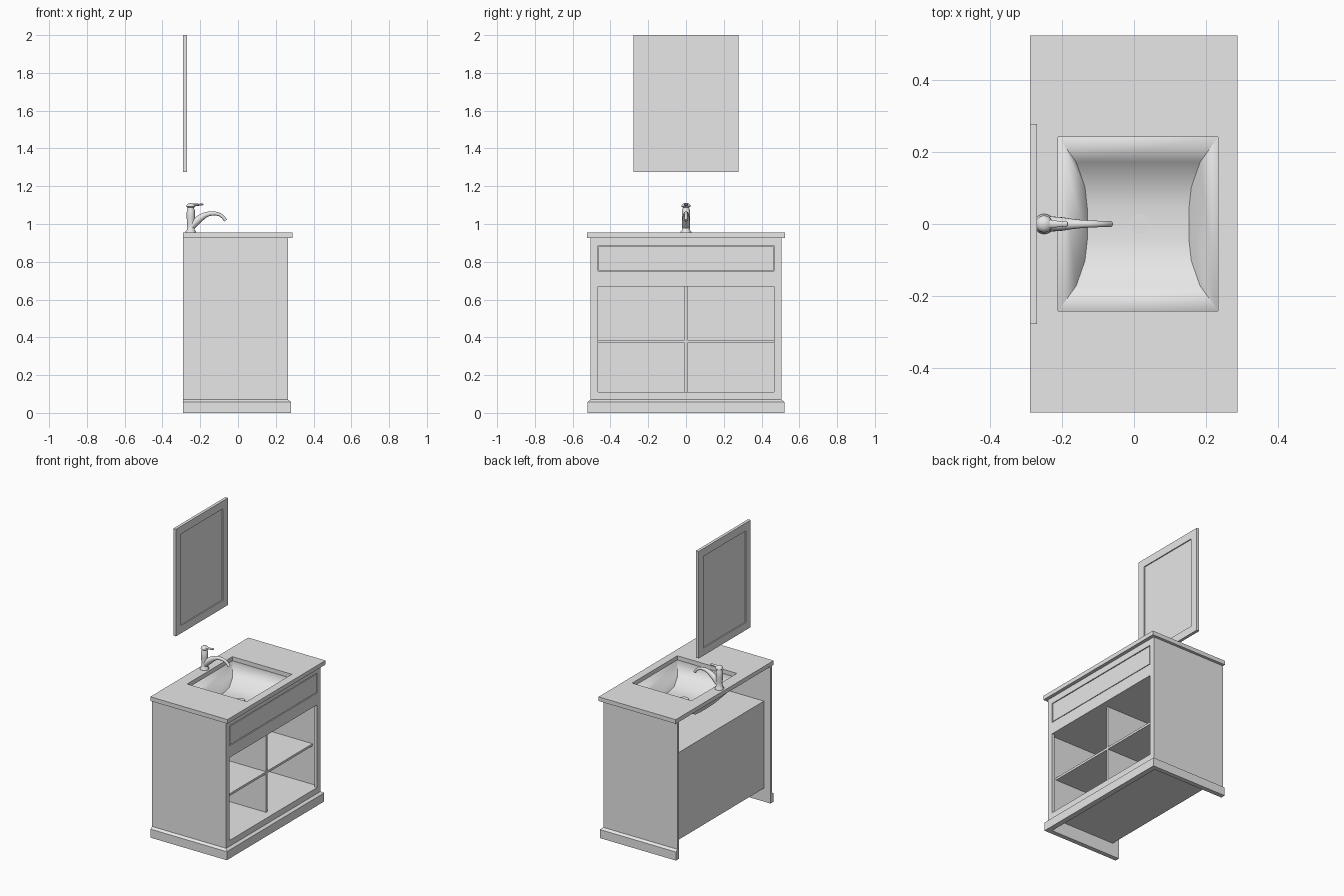
import bpy, bmesh, math
from mathutils import Vector, Matrix

cube = bpy.data.objects.get("Cube")
if cube:
    bpy.data.objects.remove(cube, do_unlink=True)

grey = bpy.data.materials.new("plain_grey")
grey.use_nodes = True
grey.diffuse_color = (0.8, 0.8, 0.8, 1)
bsdf = next(n for n in grey.node_tree.nodes if n.type == 'BSDF_PRINCIPLED')
bsdf.inputs["Base Color"].default_value = (0.8, 0.8, 0.8, 1)


def finish(name, bm, smooth=None, recalc=True):
    if recalc:
        bmesh.ops.recalc_face_normals(bm, faces=bm.faces[:])
    mesh = bpy.data.meshes.new(name)
    bm.to_mesh(mesh)
    bm.free()
    mesh.materials.append(grey)
    ob = bpy.data.objects.new(name, mesh)
    bpy.context.collection.objects.link(ob)
    if smooth:
        bpy.ops.object.select_all(action='DESELECT')
        ob.select_set(True)
        bpy.context.view_layer.objects.active = ob
        bpy.ops.object.shade_smooth_by_angle(angle=math.radians(smooth))
    return ob


def box(name, x, y, z):
    bm = bmesh.new()
    size = [b - a for a, b in (x, y, z)]
    mid = [(a + b) / 2 for a, b in (x, y, z)]
    bmesh.ops.create_cube(bm, size=1, matrix=Matrix.Translation(mid) @ Matrix.Diagonal(size + [1]))
    return finish(name, bm)


def ring(name, outer, inner, span, place):
    """Rectangular frame; rectangles are (u0, u1, v0, v1)."""
    bm = bmesh.new()
    loops = []
    for t in span:
        for u0, u1, v0, v1 in (outer, inner):
            loops.append([bm.verts.new(place(u, v, t))
                          for u, v in ((u0, v0), (u1, v0), (u1, v1), (u0, v1))])
    for a, b in ((0, 1), (2, 3), (0, 2), (1, 3)):
        for i in range(4):
            j = (i + 1) % 4
            bm.faces.new((loops[a][i], loops[a][j], loops[b][j], loops[b][i]))
    return finish(name, bm)


def facing_x(u, v, t):
    return (t, u, v)


def facing_z(u, v, t):
    return (u, v, t)


def tube(name, stations, sides=14, widen=1.0):
    """Round tube in the xz plane through (x, z, radius) stations."""
    bm = bmesh.new()
    pts = [Vector((x, 0, z)) for x, z, r in stations]
    rows = []
    for i, (x, z, r) in enumerate(stations):
        d = (pts[min(i + 1, len(pts) - 1)] - pts[max(i - 1, 0)]).normalized()
        up = Vector((-d.z, 0, d.x))
        rows.append([bm.verts.new(pts[i] + up * r * math.cos(a) + Vector((0, r * widen * math.sin(a), 0)))
                     for a in (math.tau * k / sides for k in range(sides))])
    for a, b in zip(rows, rows[1:]):
        for k in range(sides):
            n = (k + 1) % sides
            bm.faces.new((a[k], a[n], b[n], b[k]))
    bm.faces.new(rows[0])
    bm.faces.new(rows[-1])
    return finish(name, bm, 45)


# Cabinet carcass
for label, s in (("right", -1), ("left", 1)):
    box(label + "_side_panel", (-0.29, 0.25), sorted((s * 0.49, s * 0.505)), (0, 0.928))
ring("face_frame", (-0.505, 0.505, 0, 0.928), (-0.467, 0.467, 0.11, 0.885), (0.245, 0.265), facing_x)
box("middle_rail", (0.245, 0.265), (-0.467, 0.467), (0.67, 0.75))
box("cabinet_floor", (-0.24, 0.245), (-0.49, 0.49), (0.09, 0.11))
box("compartment_top", (-0.24, 0.245), (-0.49, 0.49), (0.67, 0.68))
box("back_panel", (-0.24, -0.23), (-0.49, 0.49), (0.09, 0.68))
box("centre_divider", (-0.23, 0.215), (-0.007, 0.007), (0.11, 0.67))
box("shelf", (-0.23, 0.215), (-0.49, 0.49), (0.37, 0.385))

# Drawer front, set in with a narrow groove
box("drawer_front", (0.24, 0.264), (-0.462, 0.462), (0.755, 0.88))
box("drawer_backing", (0.235, 0.25), (-0.48, 0.48), (0.74, 0.9))

# Plinth moulding around three sides, with a bevelled top
bm = bmesh.new()
levels = []
for w, front, z in ((0.521, 0.281, 0), (0.521, 0.281, 0.058), (0.505, 0.265, 0.07)):
    u_shape = ((-0.29, -w), (front, -w), (front, w), (-0.29, w),
               (-0.29, 0.49), (0.245, 0.49), (0.245, -0.49), (-0.29, -0.49))
    levels.append([bm.verts.new((x, y, z)) for x, y in u_shape])
for a, b in zip(levels, levels[1:]):
    for i in range(8):
        j = (i + 1) % 8
        bm.faces.new((a[i], a[j], b[j], b[i]))
bm.faces.new(levels[0])
bm.faces.new(levels[-1])
finish("plinth_moulding", bm)

# Countertop with the sink opening
ring("countertop", (-0.29, 0.288, -0.524, 0.524), (-0.211, 0.234, -0.242, 0.242),
     (0.927, 0.955), facing_z)

# Basin: trough curved along y, closed by two sloping end walls
half = [(0.242, 0), (0.172, 0.62), (0.103, 0.92), (0.045, 1)]
section = [(-y, f) for y, f in half] + [(y, f) for y, f in reversed(half)]
bm = bmesh.new()
back, front = [], []
for y, f in section:
    z = 0.927 - 0.115 * f
    back.append(bm.verts.new((-0.211 + 0.081 * f, y, z)))
    front.append(bm.verts.new((0.234 - 0.081 * f, y, z)))
for i in range(len(section) - 1):
    bm.faces.new((back[i], front[i], front[i + 1], back[i + 1]))
bm.faces.new(back)
bm.faces.new(front[::-1])
bm.normal_update()
for f in bm.faces:
    if f.normal.z < 0:
        f.normal_flip()
basin = finish("basin", bm, 35, recalc=False)
shell = basin.modifiers.new("shell", 'SOLIDIFY')
shell.thickness = 0.03
shell.offset = -1

# Drain
bm = bmesh.new()
bmesh.ops.create_cone(bm, cap_ends=True, segments=8, radius1=0.03, radius2=0.03, depth=0.006,
                      matrix=Matrix.Translation((0.015, 0, 0.813)) @ Matrix.Rotation(math.pi / 8, 4, 'Z'))
finish("drain", bm)

# Faucet body, turned
bm = bmesh.new()
turned = [(0, 0.955), (0.028, 0.955), (0.028, 0.961), (0.021, 0.968), (0.02, 1.0), (0.022, 1.04),
          (0.021, 1.075), (0.017, 1.082), (0.017, 1.087), (0.024, 1.092), (0.023, 1.1),
          (0.014, 1.109), (0, 1.112)]
verts = [bm.verts.new((r - 0.25, 0, z)) for r, z in turned]
edges = [bm.edges.new(p) for p in zip(verts, verts[1:])]
bmesh.ops.spin(bm, geom=verts + edges, cent=(-0.25, 0, 0), axis=(0, 0, 1),
               angle=math.tau, steps=20)
bmesh.ops.remove_doubles(bm, verts=bm.verts[:], dist=0.0003)
finish("faucet_body", bm, 45)

# Spout and lever
tube("faucet_spout", [(-0.25, 0.985, 0.02), (-0.225, 1.01, 0.021), (-0.2, 1.031, 0.019),
                      (-0.175, 1.047, 0.015), (-0.15, 1.055, 0.012), (-0.12, 1.056, 0.01),
                      (-0.095, 1.049, 0.009), (-0.078, 1.036, 0.009), (-0.066, 1.019, 0.009)])
tube("faucet_lever", [(-0.25, 1.1, 0.008), (-0.225, 1.101, 0.007), (-0.205, 1.102, 0.005),
                      (-0.19, 1.104, 0.006), (-0.184, 1.105, 0.003)], 10, 1.6)

# Wall mirror
ring("mirror_frame", (-0.278, 0.278, 1.275, 2.0), (-0.225, 0.225, 1.327, 1.947),
     (-0.29, -0.27), facing_x)
box("mirror_pane", (-0.283, -0.277), (-0.225, 0.225), (1.327, 1.947))
